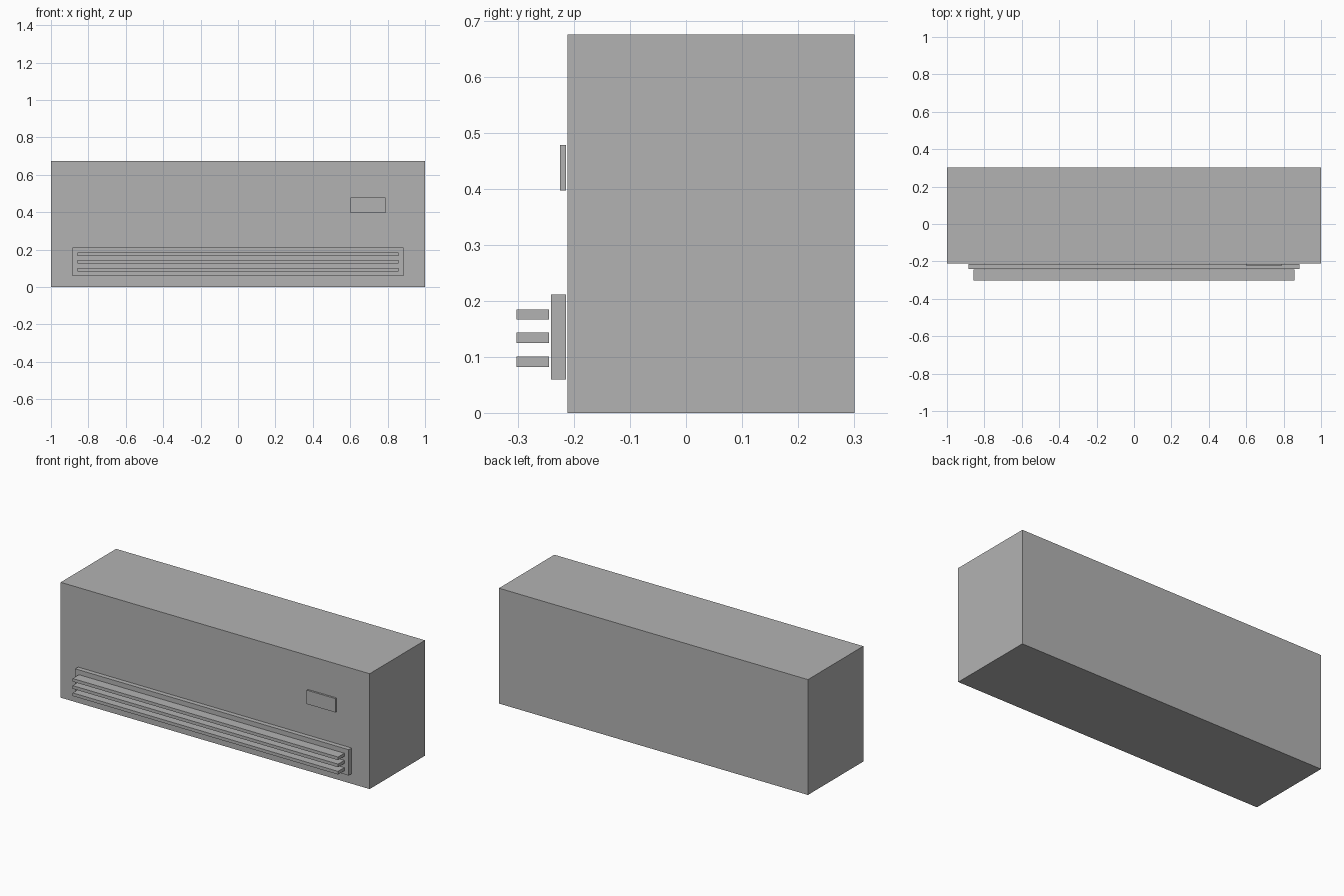
import bpy

if "Cube" in bpy.data.objects:
    bpy.data.objects.remove(bpy.data.objects["Cube"])

grey = bpy.data.materials.new("plain_grey")
grey.diffuse_color = (0.45, 0.45, 0.45, 1)
grey.use_nodes = True
grey.node_tree.nodes["Principled BSDF"].inputs["Base Color"].default_value = grey.diffuse_color


def box(name, x, y, z):
    """Box from (min, max) ranges on each axis."""
    bpy.ops.mesh.primitive_cube_add(size=1)
    ob = bpy.context.object
    ob.name = name
    for v in ob.data.vertices:
        v.co = [r[0] if c < 0 else r[1] for c, r in zip(v.co, (x, y, z))]
    ob.data.materials.append(grey)
    return ob


# Main housing
box("housing", (-1, 1), (-0.211, 0.301), (0, 0.675))

# Air outlet panel, floating just in front of the housing
box("vent_panel", (-0.885, 0.885), (-0.241, -0.214), (0.06, 0.211))

# Horizontal louvre slats
for i, z in enumerate((0.0915, 0.134, 0.1755)):
    box(f"louvre_{i + 1}", (-0.859, 0.859), (-0.302, -0.244), (z - 0.0092, z + 0.0092))

# Small display plate
box("display_plate", (0.602, 0.788), (-0.225, -0.214), (0.397, 0.478))
